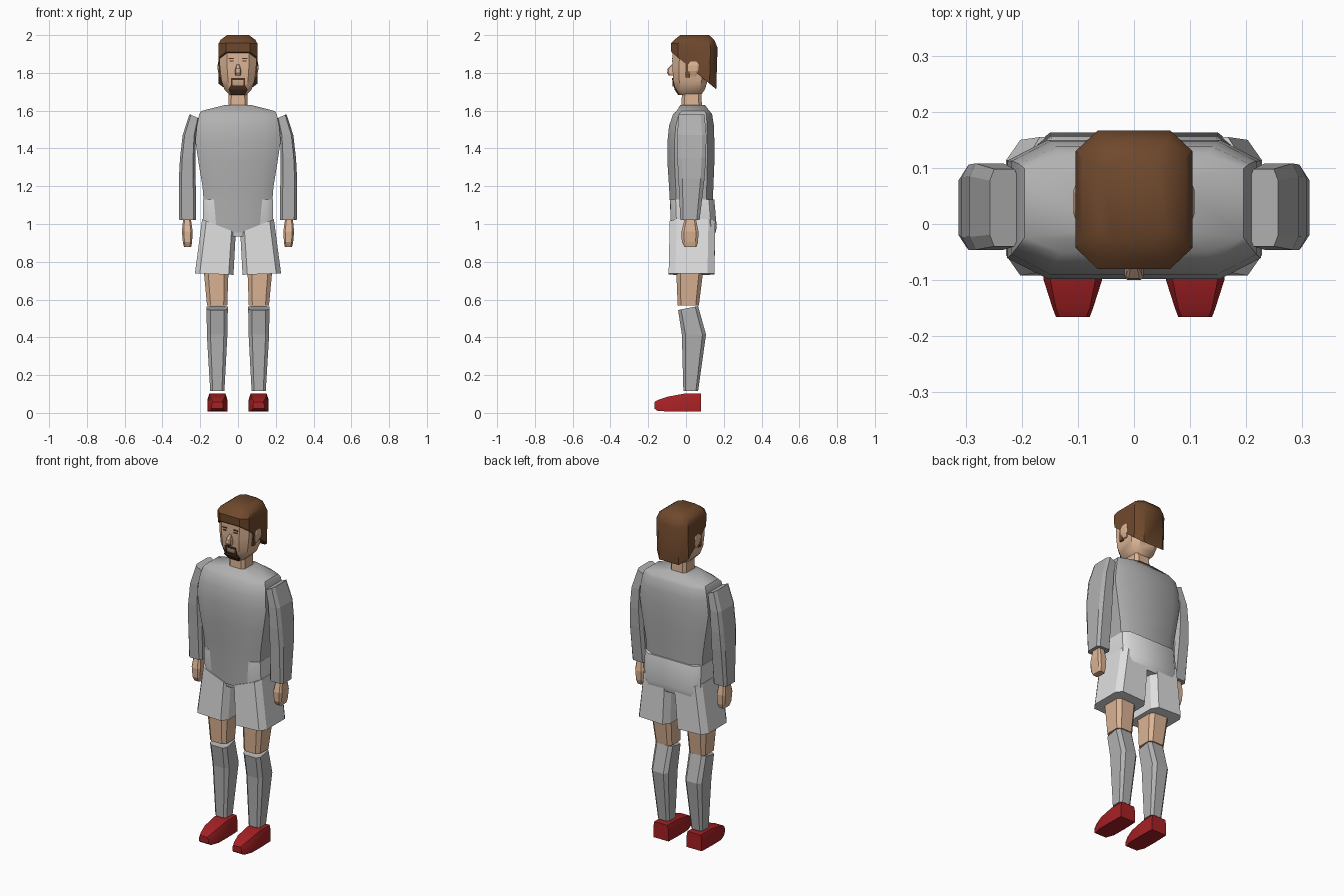
import bpy, bmesh, math


def material(name, rgb):
    m = bpy.data.materials.new(name)
    m.diffuse_color = (*rgb, 1)
    return m


SHIRT = material("shirt grey", (0.44, 0.44, 0.44))
SHORTS = material("shorts light grey", (0.74, 0.74, 0.74))
SKIN = material("skin", (0.72, 0.46, 0.30))
HAIR = material("hair brown", (0.16, 0.066, 0.026))
BEARD = material("beard dark brown", (0.075, 0.03, 0.014))
RED = material("shoe red", (0.38, 0.015, 0.018))


def finish(bm, name, mat, mirror, smooth):
    bmesh.ops.recalc_face_normals(bm, faces=bm.faces)
    me = bpy.data.meshes.new(name)
    bm.to_mesh(me)
    bm.free()
    me.materials.append(mat)
    ob = bpy.data.objects.new(name, me)
    bpy.context.collection.objects.link(ob)
    if mirror:
        ob.modifiers.new("mirror", 'MIRROR').use_mirror_merge = False
    if smooth:
        bpy.ops.object.select_all(action='DESELECT')
        ob.select_set(True)
        bpy.context.view_layer.objects.active = ob
        bpy.ops.object.shade_smooth_by_angle(angle=math.radians(smooth))
    return ob


def loft(name, mat, rings, cut=(0.3, 0.3), mirror=False, smooth=0):
    """Stack chamfered rectangles: x0, x1, y0, y1, z, optional z slope in x and y."""
    bm = bmesh.new()
    a, b = 1 - cut[0], 1 - cut[1]
    outline = [(a, -1), (1, -b), (1, b), (a, 1), (-a, 1), (-1, b), (-1, -b), (-a, -1)]
    loops = []
    for r in rings:
        x0, x1, y0, y1, z = r[:5]
        sx, sy = r[5:] if len(r) > 5 else (0, 0)
        cx, cy, hx, hy = (x0 + x1) / 2, (y0 + y1) / 2, (x1 - x0) / 2, (y1 - y0) / 2
        loops.append([bm.verts.new((cx + u * hx, cy + v * hy, z + sx * u * hx + sy * v * hy))
                      for u, v in outline])
    for lo, hi in zip(loops, loops[1:]):
        for i in range(8):
            j = (i + 1) % 8
            bm.faces.new((lo[i], lo[j], hi[j], hi[i]))
    bm.faces.new(loops[0][::-1])
    bm.faces.new(loops[-1])
    return finish(bm, name, mat, mirror, smooth)


def box(name, mat, x0, x1, y0, y1, z0, z1, mirror=False):
    bm = bmesh.new()
    bmesh.ops.create_cube(bm, size=1)
    for v in bm.verts:
        v.co = (x0 + (v.co.x + .5) * (x1 - x0), y0 + (v.co.y + .5) * (y1 - y0),
                z0 + (v.co.z + .5) * (z1 - z0))
    return finish(bm, name, mat, mirror, 0)


# shirt body
loft("shirt_body", SHIRT, [
    (-.165, .165, -.080, .140, .955),
    (-.178, .178, -.083, .140, 1.07),
    (-.188, .188, -.090, .145, 1.20),
    (-.208, .208, -.098, .150, 1.32),
    (-.226, .226, -.098, .150, 1.44),
    (-.218, .218, -.090, .148, 1.52),
    (-.205, .205, -.068, .138, 1.582),
    (-.195, .195, -.050, .125, 1.598),
    (-.070, .070, -.030, .100, 1.63)], cut=(.32, .3), smooth=40)

# shorts
loft("shorts_waist", SHORTS, [
    (-.170, .170, -.070, .150, .935),
    (-.187, .187, -.080, .163, .98),
    (-.184, .184, -.084, .150, 1.13)], cut=(.2, .25), smooth=40)
loft("shorts_leg", SHORTS, [
    (.024, .228, -.092, .150, .735, .04, 0),
    (.012, .190, -.086, .155, .990, .40, 0)], cut=(.25, .3), mirror=True)

# sleeves and hands
loft("sleeve", SHIRT, [
    (.222, .311, -.030, .072, 1.02),
    (.224, .313, -.040, .098, 1.24),
    (.226, .307, -.046, .106, 1.35),
    (.222, .293, -.046, .108, 1.47),
    (.205, .257, -.040, .098, 1.57, .45, 0)], cut=(.3, .3), mirror=True)
loft("hand", SKIN, [
    (.248, .286, -.008, .055, .878),
    (.243, .292, -.022, .064, .905),
    (.240, .297, -.024, .066, .96),
    (.250, .290, -.006, .052, 1.03)], cut=(.35, .3), mirror=True)

# bare thighs, socks and shoes
loft("thigh", SKIN, [
    (.057, .164, -.044, .068, .568),
    (.050, .182, -.052, .092, .76)], cut=(.35, .3), mirror=True)
loft("sock", SHIRT, [
    (.072, .147, -.014, .064, .115),
    (.056, .165, -.022, .106, .415),
    (.054, .166, -.042, .064, .555, 0, .2)], cut=(.35, .3), mirror=True)


def shoe(name):
    # each section: y, bottom z, top z, bottom half width, top half width
    sections = [(-.166, .022, .058, .030, .024), (-.150, .010, .068, .036, .030),
                (-.100, .008, .085, .052, .040), (-.010, .008, .102, .053, .043),
                (.080, .008, .102, .050, .043)]
    bm = bmesh.new()
    loops = []
    for y, z0, z1, wb, wt in sections:
        mid = z0 + (z1 - z0) * .65
        pts = [(-wb, z0), (wb, z0), (wb, mid), (wt, z1), (-wt, z1), (-wb, mid)]
        loops.append([bm.verts.new((.109 + x, y, z)) for x, z in pts])
    for p, q in zip(loops, loops[1:]):
        for i in range(6):
            j = (i + 1) % 6
            bm.faces.new((p[i], p[j], q[j], q[i]))
    bm.faces.new(loops[0])
    bm.faces.new(loops[-1])
    finish(bm, name, RED, True, 25)


shoe("shoe")

# neck and head
loft("neck", SKIN, [
    (-.052, .052, -.025, .085, 1.60),
    (-.050, .050, -.020, .080, 1.74)], cut=(.3, .3))
loft("head", SKIN, [
    (-.045, .045, -.035, .080, 1.683),
    (-.072, .072, -.056, .100, 1.712),
    (-.088, .088, -.068, .115, 1.76),
    (-.097, .097, -.072, .130, 1.84),
    (-.098, .098, -.070, .140, 1.93)], cut=(.4, .35), smooth=40)

# hair cap with slanted lower rim
loft("hair", HAIR, [
    (-.103, .103, -.078, .160, 1.812, 0, -.83),
    (-.104, .104, -.080, .167, 1.945, 0, -.10),
    (-.092, .092, -.062, .150, 1.975),
    (-.058, .058, -.030, .122, 2.0)], cut=(.38, .3), smooth=40)
box("sideburn", HAIR, .088, .101, -.002, .022, 1.775, 1.86, mirror=True)

# ears and nose
loft("ear", SKIN, [
    (.085, .098, .028, .052, 1.782),
    (.088, .107, .012, .064, 1.81),
    (.088, .108, .010, .068, 1.84),
    (.088, .104, .022, .060, 1.86)], mirror=True)
loft("nose", SKIN, [
    (-.012, .012, -.090, -.060, 1.785),
    (-.017, .017, -.100, -.060, 1.80),
    (-.014, .014, -.097, -.060, 1.822),
    (-.007, .007, -.074, -.060, 1.845)])

# eyes, moustache and beard as thin plates
box("eye", BEARD, .024, .046, -.0745, -.067, 1.859, 1.865, mirror=True)
box("eyebrow", BEARD, .022, .050, -.0745, -.067, 1.874, 1.880, mirror=True)
box("moustache", BEARD, -.036, .036, -.0735, -.066, 1.762, 1.772)
box("moustache_side", BEARD, .028, .038, -.0705, -.062, 1.728, 1.762, mirror=True)
loft("chin_beard", BEARD, [
    (-.036, .036, -.042, -.034, 1.684),
    (-.050, .050, -.0605, -.052, 1.712),
    (-.040, .040, -.0655, -.057, 1.732)], cut=(.15, .1))
